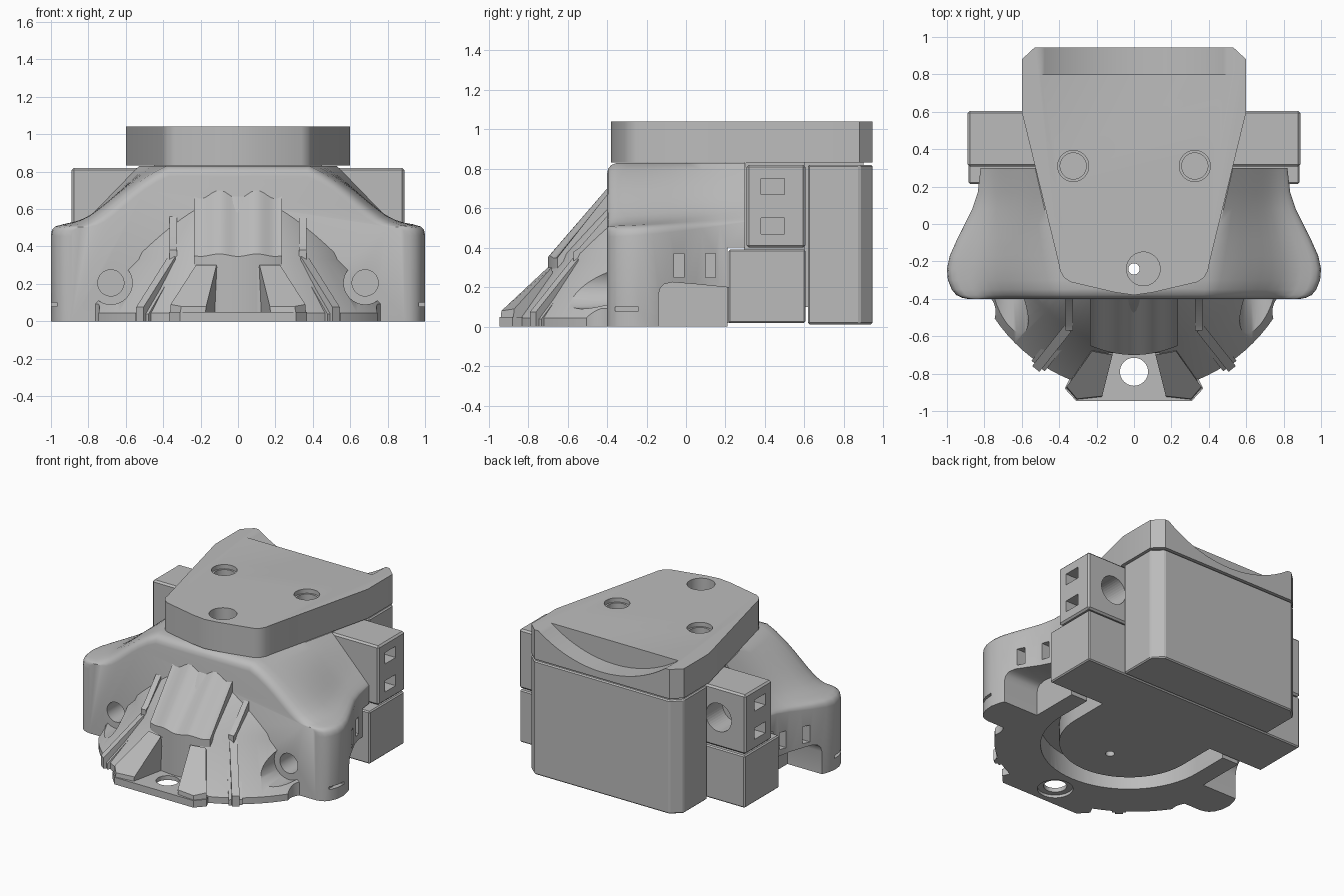
import bpy, bmesh, math
from mathutils import Vector

if "Cube" in bpy.data.objects:
    bpy.data.objects.remove(bpy.data.objects["Cube"], do_unlink=True)

GREY = (0.5, 0.5, 0.5, 1)
grey = bpy.data.materials.new("plain grey")
grey.use_nodes = True
grey.diffuse_color = GREY
grey.node_tree.nodes["Principled BSDF"].inputs["Base Color"].default_value = GREY
parts, cutters = [], []


def finish(name, bm, cutter=False):
    bmesh.ops.recalc_face_normals(bm, faces=bm.faces[:])
    mesh = bpy.data.meshes.new(name)
    bm.to_mesh(mesh)
    bm.free()
    mesh.materials.append(grey)
    obj = bpy.data.objects.new(name, mesh)
    bpy.context.collection.objects.link(obj)
    obj.hide_render = cutter
    (cutters if cutter else parts).append(obj)
    return obj


def loft(name, sections, cutter=False, bevel=0):
    """Skin equal-length closed sections and cap both ends."""
    bm = bmesh.new()
    rings = [[bm.verts.new(p) for p in s] for s in sections]
    n = len(rings[0])
    for a, b in zip(rings, rings[1:]):
        for i in range(n):
            j = (i + 1) % n
            bm.faces.new((a[i], a[j], b[j], b[i]))
    bm.faces.new(rings[0])
    bm.faces.new(rings[-1])
    if bevel:
        bmesh.ops.recalc_face_normals(bm, faces=bm.faces[:])
        bmesh.ops.bevel(bm, geom=bm.edges[:], offset=bevel, segments=1, affect='EDGES')
    return finish(name, bm, cutter)


def prism(name, pts, lo, hi, axis='z', cutter=False, bevel=0):
    place = {'x': lambda u, v, w: (w, u, v),
             'y': lambda u, v, w: (u, w, v),
             'z': lambda u, v, w: (u, v, w)}[axis]
    return loft(name, [[place(u, v, w) for u, v in pts] for w in (lo, hi)], cutter, bevel)


def box(name, x, y, z, cutter=False, bevel=0):
    pts = [(x[0], y[0]), (x[1], y[0]), (x[1], y[1]), (x[0], y[1])]
    return prism(name, pts, z[0], z[1], 'z', cutter, bevel)


def circle(r, n, u=0, v=0):
    return [(u + r * math.cos(math.tau * i / n), v + r * math.sin(math.tau * i / n)) for i in range(n)]


def cyl_cutter(name, u, v, r, lo, hi, axis, n=40):
    return prism(name, circle(r, n, u, v), lo, hi, axis, True)


def mirrored(half):
    return half + [(-x, y) for x, y in reversed(half) if x]


def cut(obj, *tools):
    bpy.context.view_layer.objects.active = obj
    for t in tools:
        m = obj.modifiers.new("cut", 'BOOLEAN')
        m.operation, m.solver, m.object = 'DIFFERENCE', 'EXACT', t
        bpy.ops.object.modifier_apply(modifier=m.name)


def stadium(r, cy, back):
    arc = [(r * math.cos(math.pi * i / 32), cy - r * math.sin(math.pi * i / 32)) for i in range(33)]
    return [(r, back)] + arc + [(-r, back)]


# Shared holes
pin_hole = cyl_cutter("pin_hole", 0, -0.24, 0.03, -0.2, 1.3, 'z')
wide_hole = cyl_cutter("wide_hole", 0.05, -0.24, 0.09, 0.6, 1.3, 'z')
base_pocket = prism("base_pocket", stadium(0.57, -0.05, 0.5), -0.2, 0.15, 'z', True)
front_hole = cyl_cutter("front_hole", 0, -0.79, 0.075, -0.2, 0.6, 'z')
foot_bore = cyl_cutter("foot_bore", 0, -0.79, 0.115, -0.2, 0.02, 'z')

# Top plate with stepped screw holes and rear scoop
outline = mirrored([(0, -0.38), (0.1, -0.366), (0.34, -0.31), (0.375, -0.285), (0.395, -0.25),
                    (0.405, -0.2), (0.6, 0.6), (0.6, 0.88), (0.53, 0.945)])
top_plate = prism("top_plate", outline, 0.832, 1.04)
scoop = cyl_cutter("scoop", 0, 1.74, 0.86, 0.8, 1.1, 'y', 160)
cut(top_plate, pin_hole, wide_hole, scoop,
    *[cyl_cutter("plate_hole", s * 0.325, 0.31, r, z, 1.2, 'z')
      for s in (1, -1) for r, z in ((0.083, 1.01), (0.07, 0.9))])

# Flared main shell: sections from front to back
fronts = [(0, 0.83), (0.12, 0.795), (0.25, 0.745), (0.36, 0.695), (0.47, 0.64), (0.56, 0.595), (0.65, 0.555),
          (0.73, 0.53), (0.82, 0.515), (0.91, 0.51), (0.96, 0.503), (0.99, 0.485), (1, 0.455)]
widths = [(-0.4, 0.89, 0.055), (-0.394, 0.92, 0.03), (-0.38, 0.95, 0.012), (-0.35, 0.975, 0), (-0.3, 0.995, 0),
          (-0.24, 1, 0), (-0.17, 0.985, 0), (-0.08, 0.945, 0), (0, 0.905, 0), (0.08, 0.865, 0), (0.17, 0.835, 0),
          (0.3, 0.82, 0)]
sections = []
for y, w, drop in widths:
    t, k = 0.46 + 0.23 * y, ((y + 0.4) / 0.7) ** 1.5
    half = []
    for f, z in fronts:
        z = z + (0.83 - 0.3 * f - z) * k
        half.append((t + (w - t) * f, z - drop * (1 - f)))
    half.append((w, 0))
    sections.append([(x, y, z) for x, z in mirrored(half)])
shell = loft("main_shell", sections)
tools = [pin_hole, wide_hole, base_pocket,
         box("rear_notch", (-1.2, 1.2), (0.21, 0.5), (-0.2, 0.4), True)]
arch = [(-0.14, -0.2), (-0.14, 0.16), (-0.13, 0.195), (-0.11, 0.215), (-0.07, 0.225), (0.05, 0.215), (0.4, 0.18), (0.4, -0.2)]
boss_cuts = []
for s in (1, -1):
    tools.append(prism("side_arch", arch, s * 0.7, s * 1.2, 'x', True))
    for y in (-0.035, 0.125):
        tools.append(box("side_slot", (s * 0.76, s * 1.1), (y - 0.025, y + 0.025), (0.25, 0.37), True))
    tools.append(box("low_slit", (s * 0.96, s * 1.1), (-0.36, -0.24), (0.08, 0.1), True))
    boss_hole = cyl_cutter("boss_hole", s * 0.68, 0.205, 0.07, -0.6, -0.2, 'y')
    tools.append(boss_hole)
    boss_cuts += [boss_hole, cyl_cutter("boss_pocket", s * 0.68, 0.205, 0.115, -0.4, -1.2, 'y'),
                  cyl_cutter("skirt_waist", s * 0.86, -0.47, 0.12, -0.2, 1, 'z')]
cut(shell, *tools)

# Conical nose skirt
profile = [(0.9, 0), (0.9, 0.045), (0.665, 0.33), (0.65, 0.37), (0.39, 0.68)]
skirt = loft("nose_skirt", [[(x, y, z) for x, y in circle(r, 96)] for r, z in profile])
cut(skirt, box("skirt_trim", (-2, 2), (-0.39, 2), (-1, 2), True), base_pocket, front_hole, foot_bore,
    prism("foot_gap", [(-0.21, -1), (0.21, -1), (0.14, -0.69), (-0.14, -0.69)], 0.05, 1, 'z', True),
    *boss_cuts)

# Scalloped centre ridge
sections = []
for i in range(-20, 21):
    x = 0.235 * i / 20
    bump = 0.022 * math.cos((abs(x) - 0.1) * math.pi / 0.1) - 0.022
    yf = -0.70 + 0.05 * (i / 20) ** 2
    sections.append([(x, -0.35, 0), (x, yf, 0), (x, yf, 0.36 + bump * 0.3), (x, -0.40, 0.70 + bump), (x, -0.35, 0.70 + bump)])
cut(loft("centre_ridge", sections), base_pocket, foot_bore)

# Front foot with its stepped hole
foot = prism("front_foot", mirrored([(0.31, -0.945), (0.37, -0.88), (0.25, -0.63)]), 0, 0.05)
cut(foot, front_hole, foot_bore)

# Foot gussets and radial ribs
for s, side in ((1, "left"), (-1, "right")):
    plan = [(0.18, -0.93), (0.31, -0.943), (0.367, -0.88), (0.24, -0.64), (0.12, -0.66)]
    tops = [(0.17, -0.92, 0.08), (0.305, -0.935, 0.08), (0.36, -0.87, 0.09), (0.225, -0.68, 0.3), (0.115, -0.70, 0.3)]
    loft(side + "_foot_gusset", [[(s * x, y, 0) for x, y in plan], [(s * x, y, z) for x, y, z in tops]])
    prism(side + "_upper_rib", [(-0.37, 0.2), (-0.57, 0.2), (-0.57, 0.38), (-0.54, 0.4), (-0.4, 0.56), (-0.37, 0.56)],
          s * 0.325, s * 0.365, 'x')
    a, b = Vector((0.355, -0.56)), Vector((0.525, -0.775))
    d = (b - a).normalized()
    for tag, half, lift in (("rib", 0.025, 0.035), ("rib_base", 0.045, 0)):
        off = Vector((-d.y, d.x)) * half
        e = b - d * (0 if lift else 0.02)
        quad = [a - off, e - off, e + off, a + off]
        loft(side + "_lower_" + tag,
             [[(s * p.x, p.y, 0) for p in quad],
              [(s * p.x, p.y, z + lift) for p, z in zip(quad, (0.31, 0.04, 0.04, 0.31))]])

# Inner core joining the rear parts
box("core", (-0.52, 0.52), (0.295, 0.6), (0.05, 0.831))
box("rear_joiner", (-0.45, 0.45), (0.55, 0.9), (0.1, 0.84))

# Rear block
back = mirrored([(0.6, 0.617), (0.6, 0.88), (0.53, 0.945)])
prism("rear_block", back, 0.012, 0.82, bevel=0.008)

# Lower cross block and rounded base plate
box("lower_cross_block", (-0.885, 0.885), (0.215, 0.605), (0.018, 0.39), bevel=0.008)
base_plate = prism("base_plate", stadium(0.45, -0.05, 0.3), 0.018, 0.2)
cut(base_plate, pin_hole)

# Upper side blocks with slots and rear socket
for s, side in ((1, "left"), (-1, "right")):
    block = box(side + "_side_block", sorted((s * 0.45, s * 0.89)), (0.307, 0.605), (0.4, 0.82), bevel=0.012)
    cut(block, *[box("block_slot", (s * 0.79, s * 1), (0.38, 0.5), z, True) for z in ((0.67, 0.75), (0.47, 0.55))],
        cyl_cutter("block_socket", s * 0.68, 0.61, 0.1, 0.42, 0.8, 'y'))

# Tidy up; smooth the moulded parts and keep the blocks flat
for c in cutters:
    bpy.data.objects.remove(c, do_unlink=True)
bpy.context.view_layer.update()
bpy.ops.object.select_all(action='DESELECT')
for part in parts:
    part.select_set(not part.name.endswith("block"))
bpy.context.view_layer.objects.active = shell
bpy.ops.object.shade_smooth_by_angle(angle=math.radians(35))
